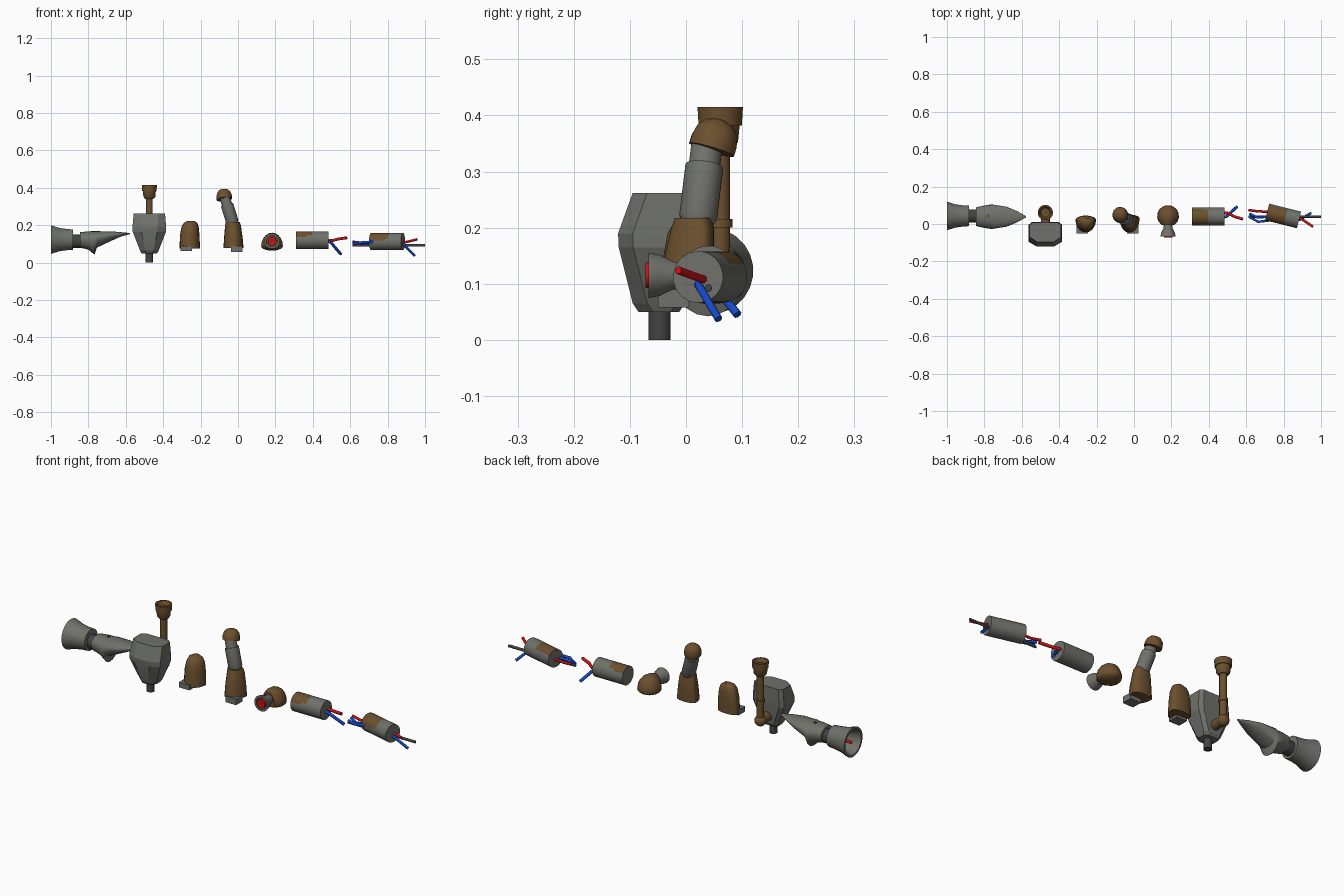
import bpy, bmesh, math
from mathutils import Vector

if "Cube" in bpy.data.objects:
    bpy.data.objects.remove(bpy.data.objects["Cube"])


def material(name, rgb):
    m = bpy.data.materials.new(name)
    m.diffuse_color = (*rgb, 1)
    m.use_nodes = True
    m.node_tree.nodes["Principled BSDF"].inputs["Base Color"].default_value = m.diffuse_color
    return m


GREY = material("grey metal", (0.16, 0.165, 0.145))
BROWN = material("rust brown", (0.15, 0.08, 0.028))
DARK = material("dark metal", (0.055, 0.055, 0.055))
RED = material("red wire", (0.6, 0.006, 0.008))
BLUE = material("blue wire", (0.008, 0.07, 0.6))


def loft(name, rings, mat, angle=35):
    """Skin a list of equal-length point rings and cap both ends."""
    bm = bmesh.new()
    rows = [[bm.verts.new(p) for p in ring] for ring in rings]
    n = len(rows[0])
    for a, b in zip(rows, rows[1:]):
        for i in range(n):
            j = (i + 1) % n
            bm.faces.new((a[i], a[j], b[j], b[i]))
    bm.faces.new(rows[0])
    bm.faces.new(rows[-1])
    bmesh.ops.recalc_face_normals(bm, faces=bm.faces)
    me = bpy.data.meshes.new(name)
    bm.to_mesh(me)
    bm.free()
    ob = bpy.data.objects.new(name, me)
    bpy.context.collection.objects.link(ob)
    me.materials.append(mat)
    bpy.ops.object.select_all(action='DESELECT')
    ob.select_set(True)
    bpy.context.view_layer.objects.active = ob
    bpy.ops.object.shade_smooth_by_angle(angle=math.radians(angle))
    return ob


def lathe(name, origin, axis, profile, mat, n=20):
    """Turn (distance, radius) pairs around an axis."""
    o, a = Vector(origin), Vector(axis).normalized()
    u = a.cross(Vector((0, 0, 1)))
    u = u.normalized() if u.length > 0.01 else Vector((1, 0, 0))
    v = u.cross(a)
    ts = [2 * math.pi * (i + 0.5) / n for i in range(n)]
    return loft(name, [[o + a * d + (u * math.cos(t) + v * math.sin(t)) * r for t in ts]
                       for d, r in profile], mat)


def wire(name, pts, r, mat, n=8):
    """Round tube through a few points."""
    pts = [Vector(p) for p in pts]
    rings = []
    for i, p in enumerate(pts):
        d = (pts[min(i + 1, len(pts) - 1)] - pts[max(i - 1, 0)]).normalized()
        u = d.cross(Vector((0.1, 0.3, 1))).normalized()
        v = u.cross(d)
        rings.append([p + (u * math.cos(k * 2 * math.pi / n) + v * math.sin(k * 2 * math.pi / n)) * r
                      for k in range(n)])
    return loft(name, rings, mat, 50)


def arch(hw, mid, top, bot, n=20):
    """Oval outline with different heights above and below its middle."""
    out = []
    for i in range(n):
        t = 2 * math.pi * i / n
        s = math.sin(t)
        out.append((hw * math.cos(t), mid + s * (top - mid if s > 0 else mid - bot)))
    return out


def box(name, lo, hi, mat):
    c = [(0, 0), (1, 0), (1, 1), (0, 1)]
    return loft(name, [[(lo[0] + (hi[0] - lo[0]) * x, lo[1] + (hi[1] - lo[1]) * y, z) for x, y in c]
                       for z in (lo[2], hi[2])], mat)


# Head: long beak, neck and hollow flared end
HY = 0.043
head = [(-0.845, .05, .163, .08), (-0.80, .06, .167, .07), (-0.767, .065, .168, .042),
        (-0.755, .065, .168, .08), (-0.68, .053, .167, .115), (-0.625, .03, .163, .14),
        (-0.578, .004, .158, .152)]
loft("head_beak", [[(x, HY - 0.004 + p, z) for p, z in arch(hw, t - (t - b) * 0.4, t, b)]
                   for x, hw, t, b in head], GREY, 40)
lathe("head_neck", (-0.9, HY, .115), (1, 0, 0), [(0, .036), (.08, .036)], DARK)
lathe("head_flare", (-1, HY, .123), (1, 0, 0),
      [(.085, .02), (.07, .045), (0, .066), (0, .077), (.045, .063), (.085, .057), (.118, .055),
       (.118, .03)], GREY, 24)
wire("head_inner_wire", [(-0.92, HY, .12), (-0.95, HY, .122), (-0.985, HY - .01, .112)], .008, RED)
lathe("head_spot", (-0.78, HY, .164), (0, 0, 1), [(0, .009), (.006, .009)], BROWN, 10)

# Torso: faceted block tapering downward, on a dark peg
TX = -0.474
torso = [(.05, .042, .02, -.085, -.012), (.065, .05, .022, -.095, -.002), (.165, .089, .042, -.12, .01),
         (.19, .09, .045, -.121, .01), (.262, .084, .045, -.095, .008)]
rings = []
for z, hw, fw, yf, yb in torso:
    half = [(fw, yf), (hw, yf + .026), (hw, yb - .015), (hw - .018, yb)]
    rings.append([(TX + x, y, z) for x, y in half] + [(TX - x, y, z) for x, y in reversed(half)])
loft("torso", rings, GREY, 12)
lathe("torso_peg", (TX, -.047, 0), (0, 0, 1), [(0, .02), (.06, .02)], DARK)

# Brown rod behind the torso, with cup and elbow
RY = 0.061
lathe("rod", (TX, RY, .1), (0, 0, 1), [(0, .018), (.1, .018), (.1, .022), (.115, .022), (.115, .018),
                                      (.25, .018)], BROWN)
lathe("rod_cup", (TX, RY, .34), (0, 0, 1), [(0, .022), (.012, .032), (.042, .035), (.042, .039),
                                           (.075, .041), (.075, .033), (.055, .024)], BROWN)
lathe("rod_elbow", (TX, RY, .075), (0, 0, 1),
      [(.05 - .05 * math.cos(a * math.pi / 8) * .56 - .022, .028 * math.sin(a * math.pi / 8) + .001)
       for a in range(9)], BROWN)
lathe("rod_stub", (TX, RY, .103), (0, -1, 0), [(0, .024), (.06, .024)], BROWN)


def bullet(name, sections, mat):
    """D-shaped shell: round toward the front, nearly flat at the back."""
    return loft(name, [[(cx + x, y, z) for x, y in arch(hw, yb - .02, yb, yf)]
                       for z, cx, hw, yf, yb in sections], mat, 40)


# Hip shell and thigh shell, each with a grey tab below
bullet("hip_shell", [(.075, -.258, .055, -.045, .043), (.15, -.258, .052, -.04, .045),
                     (.19, -.256, .046, -.033, .044), (.211, -.254, .037, -.02, .04),
                     (.223, -.252, .02, 0, .03)], BROWN)
box("hip_tab", (-.308, -.05, .063), (-.247, .005, .09), GREY)
bullet("thigh_shell", [(.077, -.024, .054, -.047, .05), (.14, -.025, .049, -.04, .05),
                       (.2, -.027, .042, -.026, .05), (.217, -.028, .038, -.02, .045)], BROWN)
box("thigh_tab", (-.037, -.05, .058), (.024, .005, .09), GREY)

# Shin and knee cap leaning to the side
a, b = Vector((-.026, .02, .205)), Vector((-.07, .037, .345))
lathe("shin", a, b - a, [(0, .026), (.015, .034), (.11, .034), (.11, .028), (.148, .028)], GREY)
lathe("knee_cap", (-.072, .045, .337), (-.12, .3, 1),
      [(0, .03), (.002, .042), (.018, .042), (.038, .037), (.052, .025), (.058, .008)], BROWN)

# Shoulder dome with flared socket and red core
dome = [(-.005, .034, .15, .075), (.015, .052, .157, .068), (.035, .058, .16, .064), (.06, .056, .157, .065),
        (.08, .045, .145, .07), (.094, .027, .125, .077), (.1, .01, .105, .082)]
loft("shoulder_dome", [[(.182 + x, y, z) for x, z in arch(hw, .088, t, bt)]
                       for y, hw, t, bt in dome], BROWN, 45)
lathe("shoulder_socket", (.182, .01, .115), (0, -1, 0),
      [(0, .024), (.03, .024), (.057, .037), (.077, .041), (.077, .03), (.065, .028)], GREY)
lathe("shoulder_core", (.182, -.05, .115), (0, -1, 0), [(0, .023), (.022, .023)], RED)


def arm(name, centre, axis, length, r, patches):
    """Grey cylinder with stepped rust patches: (reach along axis, lowest height, side limit)."""
    c, ax = Vector(centre), Vector(axis).normalized()
    steps = 12
    ob = lathe(name, c - ax * length / 2, ax, [(length * i / steps, r) for i in range(steps + 1)], GREY, 28)
    ob.data.materials.append(BROWN)
    for f in ob.data.polygons:
        d = f.center - c
        along = d.dot(ax) + length / 2
        up, side = d.z / r, (d - ax * d.dot(ax)).y / r
        if len(f.vertices) == 4 and any(along < reach and up > low and side < lim
                                        for reach, low, lim in patches):
            f.material_index = 1


# Upper arm with wires
arm("upper_arm", (.396, .04, .12), (1, 0, 0), .174, .048, [(.062, .3, .8), (.09, .6, .7)])
wire("upper_arm_red_wire", [(.47, .06, .118), (.505, .058, .118), (.535, .04, .126), (.582, .026, .133)],
     .008, RED)
wire("upper_arm_blue_wire", [(.47, .035, .115), (.495, .04, .11), (.55, .092, .045)], .008, BLUE)

# Forearm with wires at both ends and a dark core rod
arm("forearm", (.797, .043, .112), (.17, -.043, 0), .176, .046, [(.085, .05, .5), (.1, .4, .8)])
wire("forearm_core", [(.612, .04, .092), (1, .04, .092)], .007, DARK)
wire("forearm_red_wire", [(.86, .035, .108), (.89, .03, .108), (.957, -.014, .124)], .007, RED)
wire("forearm_blue_wire", [(.86, .02, .108), (.885, .022, .098), (.945, .058, .037)], .007, BLUE)
wire("forearm_back_red_wire", [(.612, .075, .112), (.66, .068, .106), (.72, .065, .108)], .007, RED)
wire("forearm_back_blue_wire_1", [(.615, .038, .102), (.665, .012, .108), (.73, .02, .112)], .007, BLUE)
wire("forearm_back_blue_wire_2", [(.618, .055, .11), (.66, .035, .104), (.73, .04, .108)], .007, BLUE)
